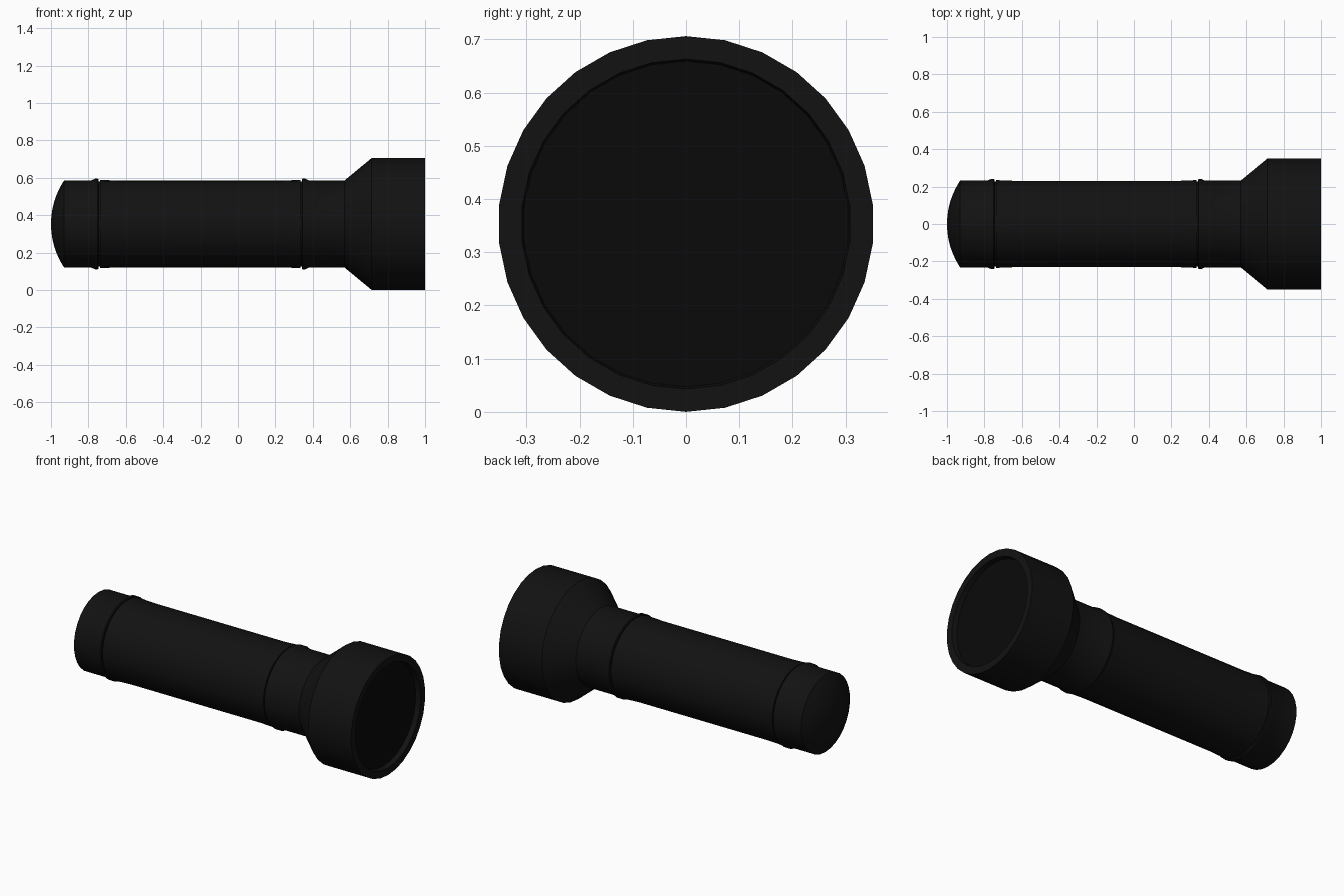
import bpy, bmesh, math
from mathutils import Matrix, Vector

if "Cube" in bpy.data.objects:
    bpy.data.objects.remove(bpy.data.objects["Cube"])

SIDES = 30
AXIS_Z = 0.353


def material(name, v):
    m = bpy.data.materials.new(name)
    m.diffuse_color = (v, v, v, 1)
    m.use_nodes = True
    m.node_tree.nodes["Principled BSDF"].inputs["Base Color"].default_value = m.diffuse_color
    return m


def lathe(name, profile, mat):
    """Spin an open (x, radius) profile around the torch's long axis."""
    bm = bmesh.new()
    verts = [bm.verts.new((x, 0, r)) for x, r in profile]
    edges = [bm.edges.new(p) for p in zip(verts, verts[1:])]
    bmesh.ops.spin(bm, geom=verts + edges, cent=(0, 0, 0), axis=(1, 0, 0),
                   angle=math.tau, steps=SIDES, use_duplicate=False)
    bmesh.ops.remove_doubles(bm, verts=bm.verts, dist=1e-4)
    bmesh.ops.recalc_face_normals(bm, faces=bm.faces)
    bmesh.ops.translate(bm, verts=bm.verts, vec=(0, 0, AXIS_Z))
    me = bpy.data.meshes.new(name)
    bm.to_mesh(me)
    bm.free()
    ob = bpy.data.objects.new(name, me)
    bpy.context.collection.objects.link(ob)
    me.materials.append(mat)
    bpy.ops.object.select_all(action='DESELECT')
    ob.select_set(True)
    bpy.context.view_layer.objects.active = ob
    bpy.ops.object.shade_smooth_by_angle(angle=math.radians(38))
    return ob


casing = material("black_casing", 0.006)
glass = material("dark_lens", 0.003)

# Tail cap: shallow dome, straight wall and a raised lip at the joint
R = 0.423
dome = []
for i in range(7):
    r = 0.233 * i / 6
    dome.append((-1 + R - math.sqrt(R * R - r * r), r))
lathe("tail_cap", dome + [(-0.785, 0.233), (-0.765, 0.242), (-0.75, 0.242),
                          (-0.745, 0.238), (-0.745, 0.0)], casing)

# Grip tube between the two joints
lathe("grip_tube", [(-0.738, 0.0), (-0.738, 0.236), (-0.64, 0.232),
                    (0.24, 0.232), (0.334, 0.236), (0.334, 0.0)], casing)

# Core that closes the narrow joint grooves
lathe("inner_core", [(-0.8, 0.0), (-0.8, 0.228), (0.4, 0.228), (0.4, 0.0)], casing)

# Head: lip, neck, flare, bezel and recessed front opening
lathe("head", [(0.341, 0.0), (0.341, 0.238), (0.346, 0.242), (0.36, 0.242),
               (0.38, 0.233), (0.57, 0.233), (0.715, 0.353), (1.0, 0.353),
               (1.0, 0.31), (0.97, 0.306)], casing)

# Lens disc set back inside the bezel
lathe("lens", [(0.97, 0.306), (0.97, 0.0)], glass)
